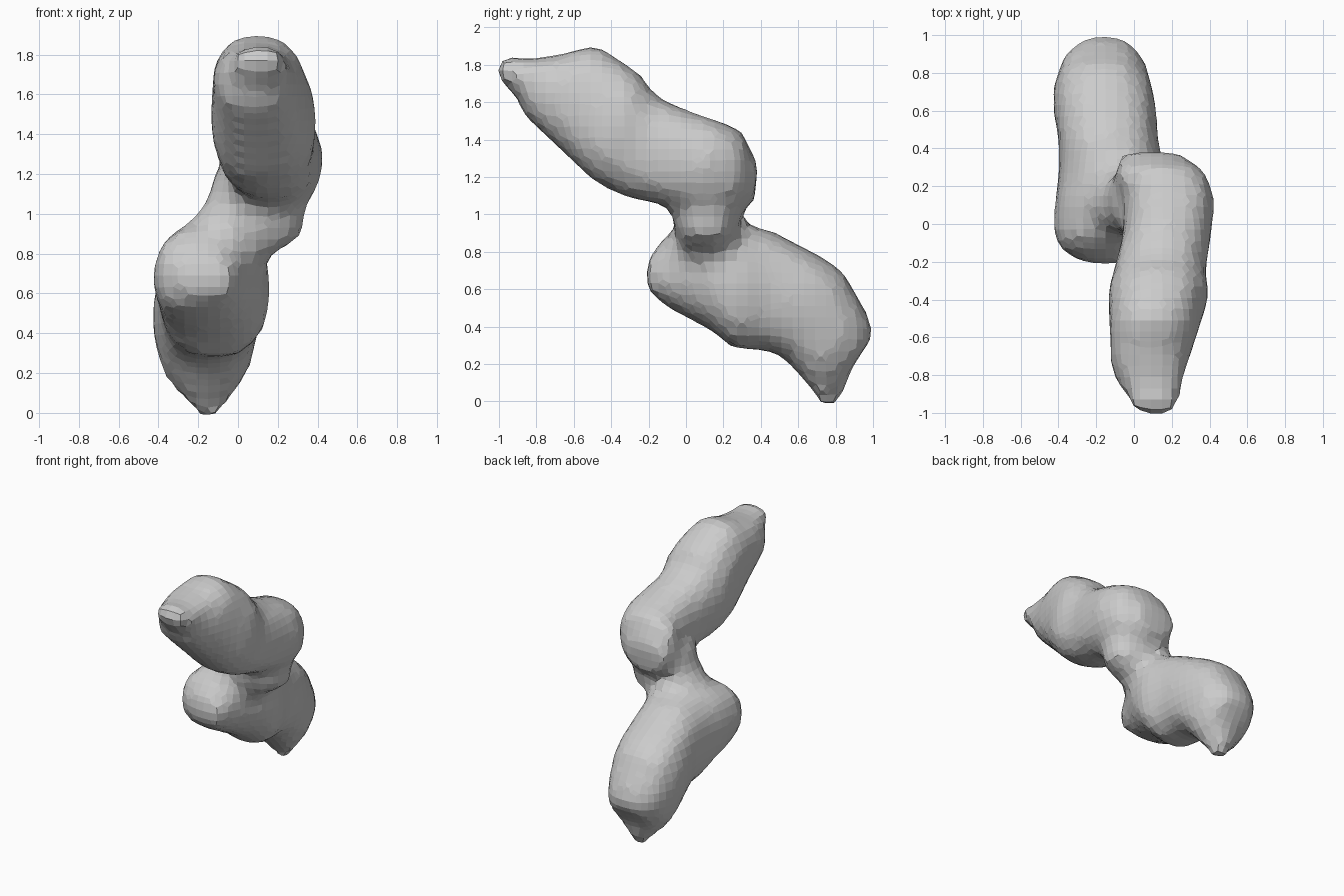
import bpy, bmesh, math

if "Cube" in bpy.data.objects:
    bpy.data.objects.remove(bpy.data.objects["Cube"])

SIDES = 16
bm = bmesh.new()


def spow(v, e):
    return math.copysign(abs(v) ** e, v)


def loft(sections):
    """Skin rounded sections: upper point (y, z), lower point (y, z), x range."""
    rings = []
    for y1, z1, y0, z0, xa, xb in sections:
        ring = []
        for i in range(SIDES):
            a = 2 * math.pi * i / SIDES
            c, s = spow(math.cos(a), 0.82), spow(math.sin(a), 0.82)
            t = (s + 1) / 2
            ring.append(bm.verts.new(((xa + xb) / 2 + c * (xb - xa) / 2,
                                      y0 + (y1 - y0) * t, z0 + (z1 - z0) * t)))
        rings.append(ring)
    for r, q in zip(rings, rings[1:]):
        for i in range(SIDES):
            j = (i + 1) % SIDES
            bm.faces.new((r[i], r[j], q[j], q[i]))
    bm.faces.new(rings[0][::-1])
    bm.faces.new(rings[-1])


# Upper lobe, from the blunt front tip to the rounded back
loft([(-1.01, 1.86, -1.01, 1.71, .02, .23),
      (-.85, 1.83, -.91, 1.65, -.06, .25),
      (-.66, 1.86, -.88, 1.54, -.12, .27),
      (-.48, 1.91, -.70, 1.37, -.13, .33),
      (-.25, 1.76, -.50, 1.18, -.14, .40),
      (-.17, 1.64, -.33, 1.09, -.11, .38),
      (.00, 1.56, -.12, 1.05, -.06, .41),
      (.15, 1.51, .08, 1.02, -.06, .43),
      (.29, 1.46, .25, 1.02, -.11, .39),
      (.385, 1.27, .365, 1.07, -.06, .24)])

# Lower lobe, from the rounded front to the pointed foot
loft([(-.21, .74, -.21, .60, -.26, -.02),
      (-.16, .83, -.10, .50, -.40, .00),
      (-.07, .92, .00, .45, -.43, .05),
      (.10, .96, .15, .37, -.42, .13),
      (.30, .95, .25, .28, -.40, .17),
      (.45, .92, .42, .27, -.40, .13),
      (.72, .78, .50, .25, -.43, .12),
      (.84, .70, .57, .18, -.43, .10),
      (.96, .49, .63, .11, -.40, .07),
      (1.01, .36, .68, .05, -.34, .02),
      (.90, .20, .70, .02, -.26, -.04),
      (.81, -.03, .72, -.03, -.20, -.12)])

# Neck between the lobes: z, x range, y range
neck = [(1.2, -.12, .36, -.06, .34), (1.08, -.15, .34, -.07, .32),
        (.98, -.22, .34, -.07, .29), (.88, -.28, .32, -.06, .28),
        (.80, -.28, .17, -.02, .25)]
loft([(yb, z, ya, z, xa, xb) for z, xa, xb, ya, yb in neck])

bmesh.ops.recalc_face_normals(bm, faces=bm.faces)
mesh = bpy.data.meshes.new("lobed_body")
bm.to_mesh(mesh)
bm.free()
body = bpy.data.objects.new("lobed_body", mesh)
bpy.context.collection.objects.link(body)

# Fuse the lobes into one faceted skin
fuse = body.modifiers.new("fuse", 'REMESH')
fuse.mode = 'VOXEL'
fuse.voxel_size = 0.06
fuse.use_smooth_shade = False
relax = body.modifiers.new("relax", 'SMOOTH')
relax.factor = 0.35
relax.iterations = 2
